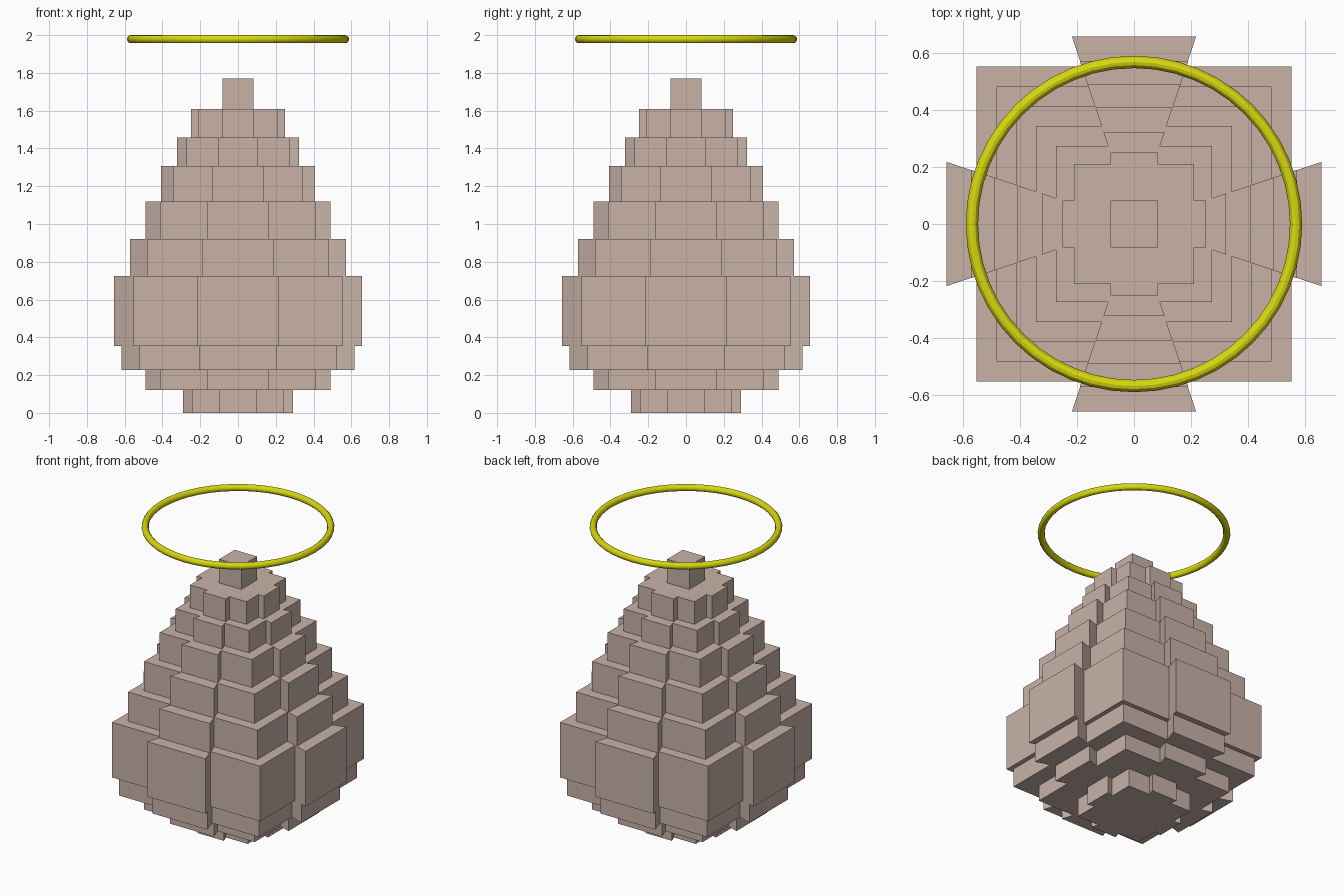
import bpy
import bmesh

if "Cube" in bpy.data.objects:
    bpy.data.objects.remove(bpy.data.objects["Cube"])


def material(name, rgb):
    m = bpy.data.materials.new(name)
    m.diffuse_color = (*rgb, 1.0)
    m.use_nodes = True
    m.node_tree.nodes["Principled BSDF"].inputs["Base Color"].default_value = m.diffuse_color
    return m


stone = material("pale taupe", (0.58, 0.45, 0.39))
yellow = material("yellow", (0.70, 0.70, 0.005))


def tier(name, z0, z1, outline):
    """Extrude a plan outline (counter-clockwise) from z0 to z1."""
    bm = bmesh.new()
    low = [bm.verts.new((x, y, z0)) for x, y in outline]
    high = [bm.verts.new((x, y, z1)) for x, y in outline]
    bm.faces.new(low[::-1])
    bm.faces.new(high)
    n = len(outline)
    for i in range(n):
        j = (i + 1) % n
        bm.faces.new((low[i], low[j], high[j], high[i]))
    bmesh.ops.recalc_face_normals(bm, faces=bm.faces)
    mesh = bpy.data.meshes.new(name)
    bm.to_mesh(mesh)
    bm.free()
    mesh.materials.append(stone)
    obj = bpy.data.objects.new(name, mesh)
    bpy.context.collection.objects.link(obj)
    return obj


def cross_plan(reach, square, half, root):
    """Square with one flared tab on each side, built by quarter turns."""
    pts = []
    quarter = [(square, -root), (reach, -half), (reach, half),
               (square, root), (square, square)]
    for _ in range(4):
        pts += quarter
        quarter = [(-y, x) for x, y in quarter]
    return pts


# Stacked body tiers: bottom, top, tab reach, square half size, tab half width
tiers = [
    (0.00, 0.122, 0.29, 0.243, 0.097),
    (0.122, 0.228, 0.49, 0.412, 0.163),
    (0.228, 0.353, 0.617, 0.522, 0.204),
    (0.353, 0.724, 0.656, 0.552, 0.217),
    (0.724, 0.921, 0.571, 0.482, 0.190),
    (0.921, 1.118, 0.490, 0.412, 0.163),
    (1.118, 1.306, 0.407, 0.343, 0.135),
    (1.306, 1.457, 0.322, 0.273, 0.107),
    (1.457, 1.610, 0.250, 0.210, 0.083),
]
for i, (z0, z1, reach, square, half) in enumerate(tiers):
    # The uppermost tier has straight tabs, the others dovetail inwards
    root = half if i == len(tiers) - 1 else half * square / reach
    tier(f"body_tier_{i + 1}", z0, z1, cross_plan(reach, square, half, root))

# Tip block
t = 0.083
tier("tip_block", 1.610, 1.769, [(-t, -t), (t, -t), (t, t), (-t, t)])

# Floating ring
bpy.ops.mesh.primitive_torus_add(major_segments=48, minor_segments=12,
                                 major_radius=0.567, minor_radius=0.0215,
                                 location=(0, 0, 1.9785))
ring = bpy.context.object
ring.name = "floating_ring"
ring.data.materials.append(yellow)
bpy.ops.object.shade_smooth_by_angle()
